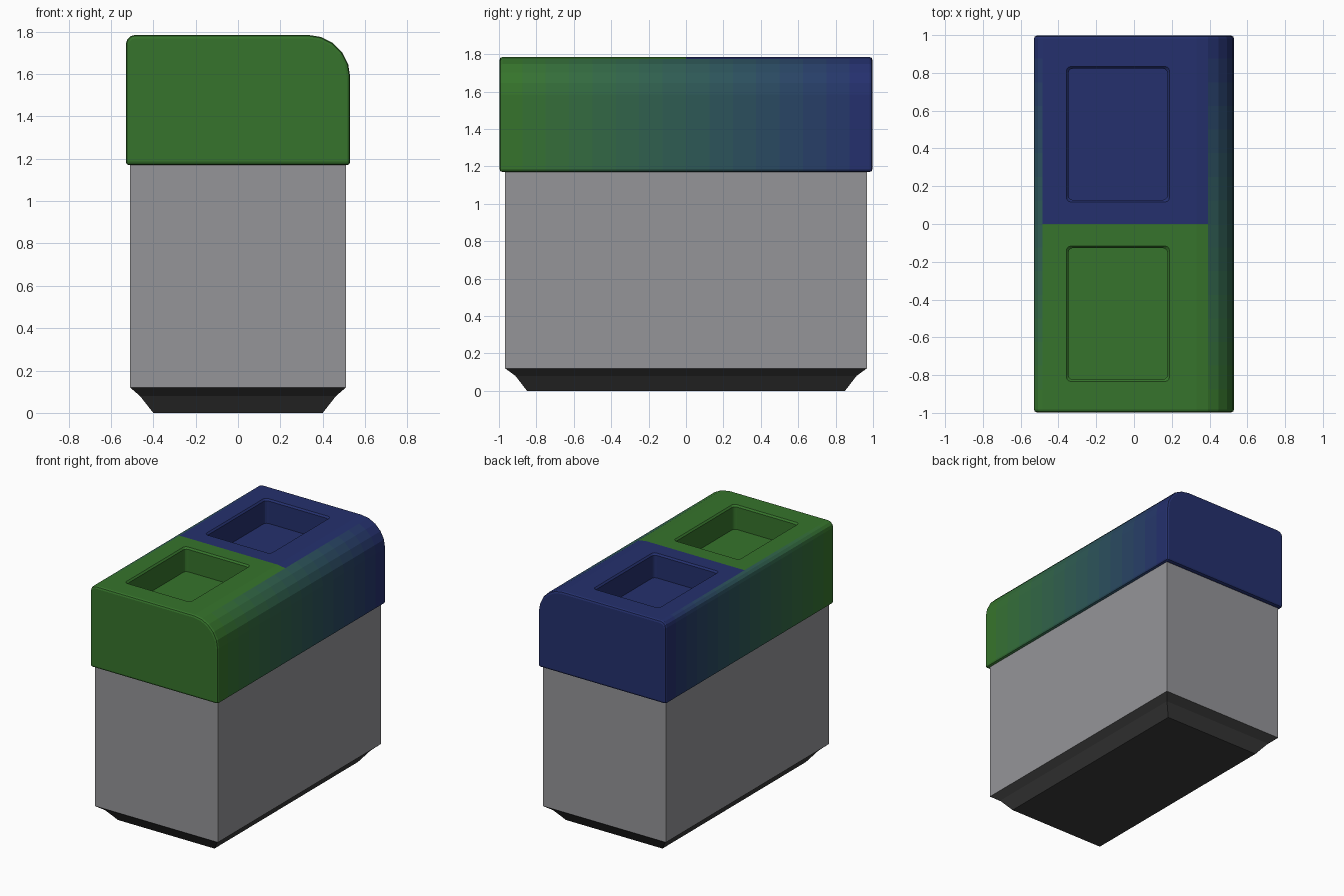
import bpy, bmesh, math
from mathutils import Vector

if "Cube" in bpy.data.objects:
    bpy.data.objects.remove(bpy.data.objects["Cube"])


def material(name, rgb):
    m = bpy.data.materials.new(name)
    m.diffuse_color = (*rgb, 1)
    m.use_nodes = True
    m.node_tree.nodes["Principled BSDF"].inputs["Base Color"].default_value = m.diffuse_color
    return m


def finish(name, bm, mat=None):
    bmesh.ops.recalc_face_normals(bm, faces=bm.faces)
    me = bpy.data.meshes.new(name)
    bm.to_mesh(me)
    bm.free()
    ob = bpy.data.objects.new(name, me)
    bpy.context.collection.objects.link(ob)
    if mat:
        me.materials.append(mat)
    return ob


def rounded_rect(hx, hy, r, segs=3):
    if r == 0:
        return [(hx, hy), (-hx, hy), (-hx, -hy), (hx, -hy)]
    pts = []
    for q, (sx, sy) in enumerate([(1, 1), (-1, 1), (-1, -1), (1, -1)]):
        for i in range(segs + 1):
            a = math.pi / 2 * (q + i / segs)
            pts.append((sx * (hx - r) + r * math.cos(a), sy * (hy - r) + r * math.sin(a)))
    return pts


def loft(name, levels, r=0, centre=(0, 0), mat=None):
    """Closed solid through stacked rectangles given as (half x, half y, z)."""
    bm = bmesh.new()
    rings = [[bm.verts.new((x + centre[0], y + centre[1], z)) for x, y in rounded_rect(hx, hy, r)]
             for hx, hy, z in levels]
    n = len(rings[0])
    for a, b in zip(rings, rings[1:]):
        for i in range(n):
            bm.faces.new((a[i], a[(i + 1) % n], b[(i + 1) % n], b[i]))
    bm.faces.new(rings[0])
    bm.faces.new(rings[-1])
    return finish(name, bm, mat)


# Flared dark plinth and plain grey body
loft("plinth", [(0.40, 0.85, 0), (0.463, 0.912, 0.08), (0.51, 0.967, 0.12)],
     mat=material("dark", (0.045, 0.045, 0.045)))
loft("body", [(0.51, 0.967, 0.12), (0.51, 0.967, 1.175)], mat=material("grey", (0.3, 0.3, 0.315)))

# Lid: front profile with one large and one small rounded corner
TOP, BOTTOM, HX, HY = 1.785, 1.17, 0.53, 0.997
profile = [(-HX, BOTTOM), (HX, BOTTOM)]
for cx, r, start, segs in [(HX - 0.2, 0.2, 0, 5), (-HX + 0.045, 0.045, 90, 3)]:
    for i in range(segs + 1):
        a = math.radians(start + 90 * i / segs)
        profile.append((cx + r * math.cos(a), TOP - r + r * math.sin(a)))
bm = bmesh.new()
face = bm.faces.new([bm.verts.new((x, -HY, z)) for x, z in profile])
new = bmesh.ops.extrude_face_region(bm, geom=[face])["geom"]
bmesh.ops.translate(bm, vec=(0, 2 * HY, 0), verts=[v for v in new if isinstance(v, bmesh.types.BMVert)])
bmesh.ops.recalc_face_normals(bm, faces=bm.faces)
sharp = [e for e in bm.edges if e.calc_face_angle(0) > math.radians(60)]
bmesh.ops.bevel(bm, geom=sharp, offset=0.016, segments=2, profile=0.5, affect='EDGES')
lid = finish("lid", bm)

# Two recessed wells with a softened rim
PX, PY, FLOOR = -0.085, 0.475, 1.605
for s in (-1, 1):
    cutter = loft("well_cutter", [(0.262, 0.348, FLOOR), (0.262, 0.348, TOP - 0.012),
                                  (0.274, 0.36, TOP + 0.001), (0.274, 0.36, TOP + 0.1)],
                  r=0.025, centre=(PX, s * PY))
    cutter.hide_render = True
    mod = lid.modifiers.new("well", 'BOOLEAN')
    mod.operation, mod.solver, mod.object = 'DIFFERENCE', 'EXACT', cutter
    bpy.context.view_layer.objects.active = lid
    bpy.ops.object.modifier_apply(modifier=mod.name)
    bpy.data.objects.remove(cutter)

# Lid colour: green front fading to blue back along the sides, split on top
GREEN, BLUE, BANDS = Vector((0.037, 0.175, 0.025)), Vector((0.018, 0.03, 0.155)), 16
lid.data.materials.clear()
for i in range(BANDS):
    lid.data.materials.append(material(f"lid_{i}", GREEN.lerp(BLUE, i / (BANDS - 1))))
bm = bmesh.new()
bm.from_mesh(lid.data)
for i in range(1, BANDS):
    bmesh.ops.bisect_plane(bm, geom=bm.verts[:] + bm.edges[:] + bm.faces[:], dist=1e-5,
                           plane_co=(0, -1 + 2 * i / BANDS, 0), plane_no=(0, 1, 0))
for f in bm.faces:
    c = f.calc_center_median()
    in_well = abs(c.x - PX) < 0.28 and 0.11 < abs(c.y) < 0.84 and c.z > 1.5
    if in_well or f.normal.z > 0.98:
        f.material_index = 0 if c.y < 0 else BANDS - 1
    else:
        f.material_index = max(0, min(BANDS - 1, int((c.y + 1) / 2 * BANDS)))
bm.to_mesh(lid.data)
bm.free()
